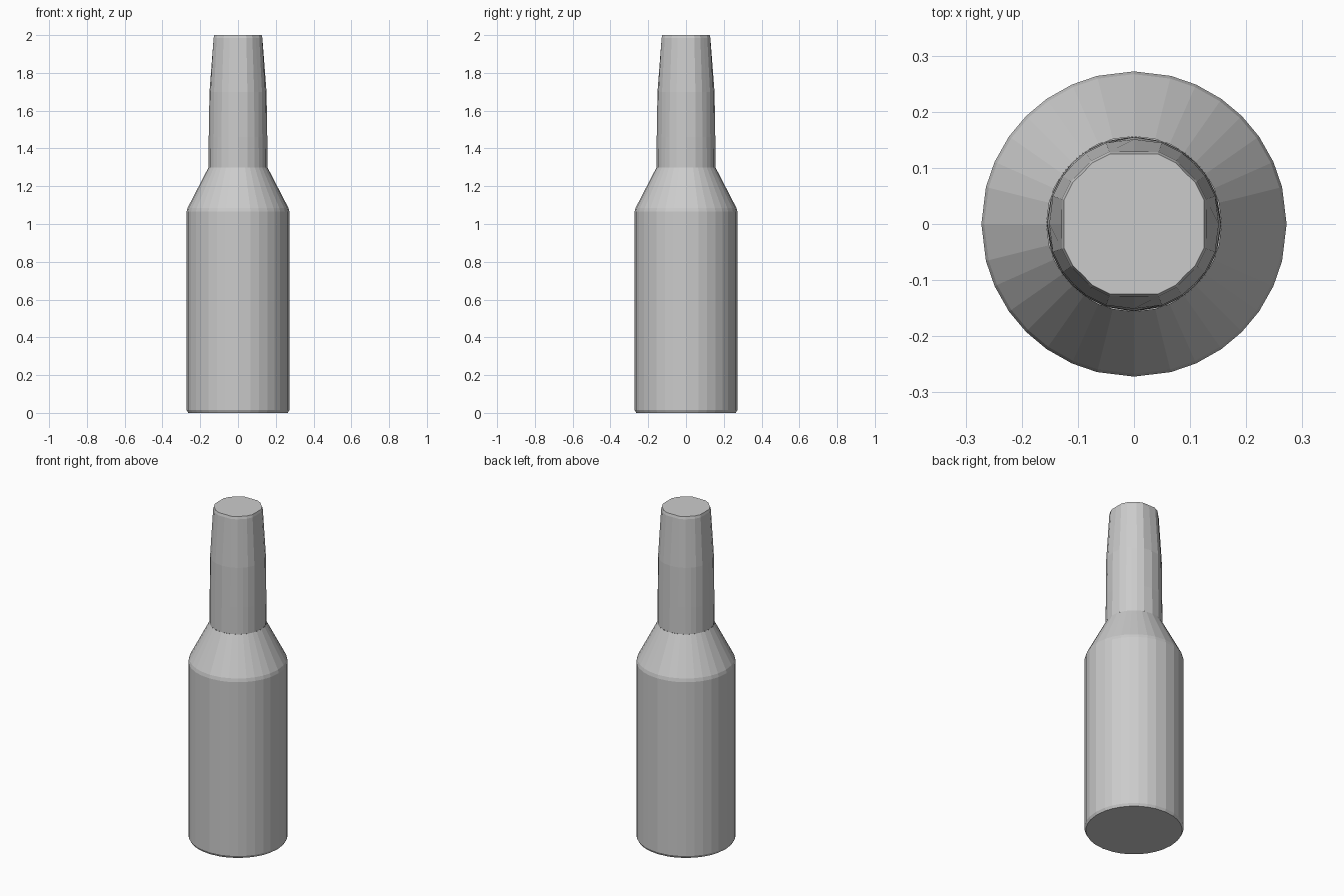
import bpy
import bmesh
from math import cos, sin, radians

cube = bpy.data.objects.get("Cube")
if cube:
    bpy.data.objects.remove(cube, do_unlink=True)

grey = bpy.data.materials.new("plain grey")
grey.use_nodes = True
colour = (0.6, 0.6, 0.6, 1)
grey.diffuse_color = colour
grey.node_tree.nodes["Principled BSDF"].inputs["Base Color"].default_value = colour


def lathe(name, angles, rings, cap_bottom=False, cap_top=False):
    """Skin rings of (z, radii); angles and radii repeat in each quadrant."""
    bm = bmesh.new()
    loops = []
    for z, radii in rings:
        loop = []
        for quarter in range(4):
            for angle, r in zip(angles, radii):
                a = radians(angle + 90 * quarter)
                loop.append(bm.verts.new((r * cos(a), r * sin(a), z)))
        loops.append(loop)
    for low, high in zip(loops, loops[1:]):
        n = len(low)
        for i in range(n):
            j = (i + 1) % n
            bm.faces.new((low[i], low[j], high[j], high[i]))
    if cap_bottom:
        bm.faces.new(loops[0][::-1])
    if cap_top:
        bm.faces.new(loops[-1])
    mesh = bpy.data.meshes.new(name)
    bm.to_mesh(mesh)
    bm.free()
    mesh.materials.append(grey)
    obj = bpy.data.objects.new(name, mesh)
    bpy.context.collection.objects.link(obj)
    return obj


# Round body and sloping shoulder
body_angles = [0, 14, 24, 35, 45, 55, 66, 76]
body_profile = [(0, 0.264), (0.015, 0.272), (1.065, 0.272), (1.085, 0.267), (1.3, 0.156)]
lathe("bottle_body", body_angles,
      [(z, [r] * len(body_angles)) for z, r in body_profile], cap_bottom=True)

# Neck, round below and flattened on its sides towards the mouth
neck_angles = [0, 19, 34, 45, 56, 71]
flat_radii = [0.129, 0.136, 0.136, 0.133, 0.136, 0.136]


def flattened(scale):
    return [r * scale for r in flat_radii]


lathe("bottle_neck", neck_angles, [
    (1.3, [0.156] * 6),
    (1.46, [0.155] * 6),
    (1.7, [0.151, 0.153, 0.153, 0.152, 0.153, 0.153]),
    (1.985, flattened(1)),
    (2.0, flattened(0.97)),
], cap_top=True)
